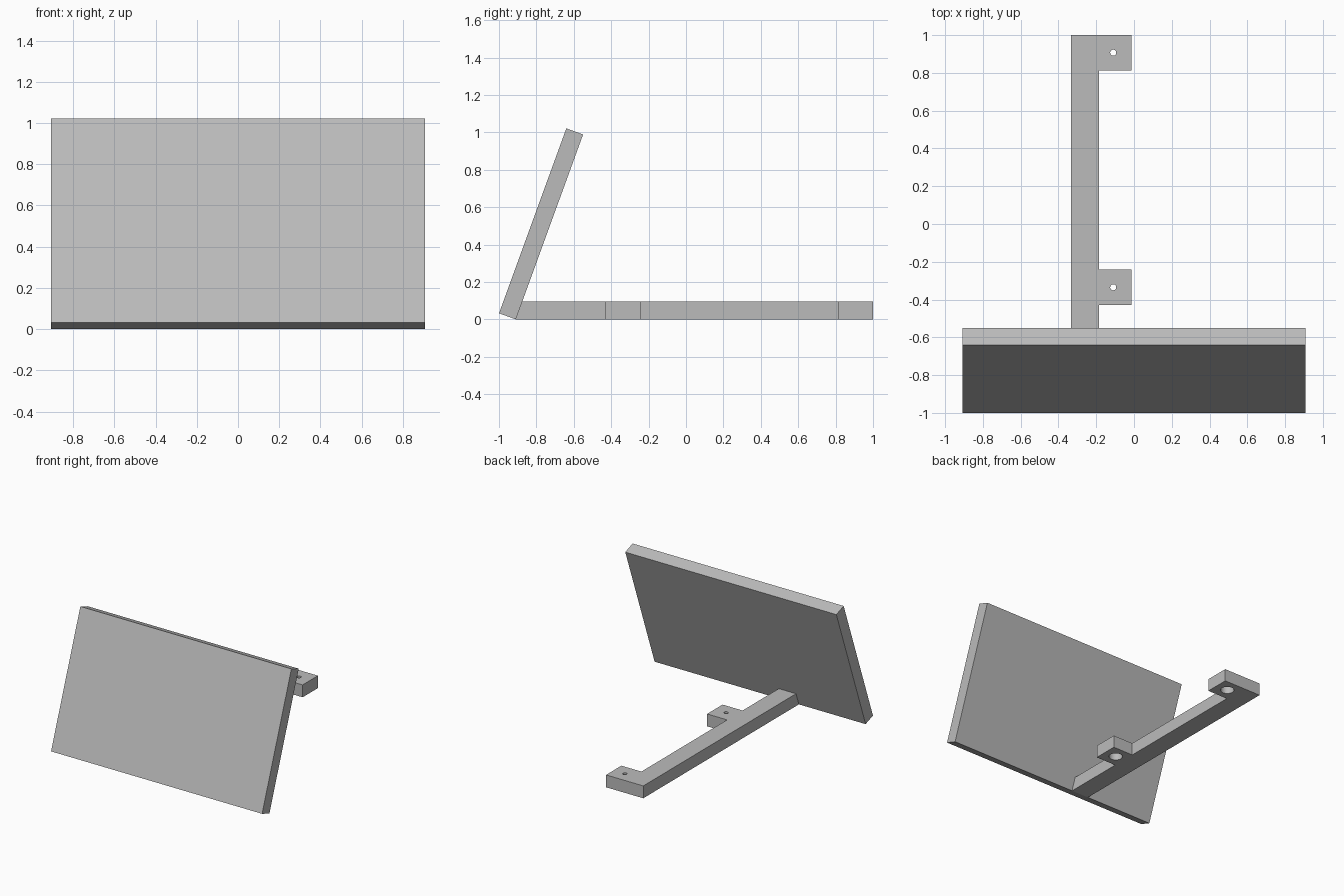
import bpy, bmesh, math
from mathutils import Matrix

cube = bpy.data.objects.get("Cube")
if cube:
    bpy.data.objects.remove(cube, do_unlink=True)

grey = bpy.data.materials.new("plain grey")
grey.use_nodes = True
GREY = (0.5, 0.5, 0.5, 1)
grey.diffuse_color = GREY
grey.node_tree.nodes["Principled BSDF"].inputs["Base Color"].default_value = GREY

TILT = math.radians(20)


def finish(bm, name):
    bmesh.ops.recalc_face_normals(bm, faces=bm.faces)
    mesh = bpy.data.meshes.new(name)
    bm.to_mesh(mesh)
    bm.free()
    mesh.materials.append(grey)
    ob = bpy.data.objects.new(name, mesh)
    bpy.context.collection.objects.link(ob)
    return ob


def extrude(bm, points, offset):
    face = bm.faces.new([bm.verts.new(p) for p in points])
    out = bmesh.ops.extrude_face_region(bm, geom=[face])
    verts = [g for g in out["geom"] if isinstance(g, bmesh.types.BMVert)]
    bmesh.ops.translate(bm, verts=verts, vec=offset)
    return verts


# Leaning panel, resting on its lower back edge
HALF, THICK, LENGTH = 0.907, 0.0955, 1.052
BASE = -0.91
c, s = math.cos(TILT), math.sin(TILT)
profile = [(0, 0), (LENGTH * s, LENGTH * c),
           (LENGTH * s - THICK * c, LENGTH * c + THICK * s), (-THICK * c, THICK * s)]
bm = bmesh.new()
extrude(bm, [(-HALF, BASE + y, z) for y, z in profile], (2 * HALF, 0, 0))
finish(bm, "panel")

# Foot bar with two side tabs, its front end sloped to meet the panel
HEIGHT, LEFT, INNER, TAB = 0.096, -0.333, -0.185, -0.013
outline = [(LEFT, BASE), (INNER, BASE), (INNER, -0.43), (TAB, -0.43), (TAB, -0.24),
           (INNER, -0.24), (INNER, 0.812), (TAB, 0.812), (TAB, 1), (LEFT, 1)]
bm = bmesh.new()
top = extrude(bm, [(x, y, 0) for x, y in outline], (0, 0, HEIGHT))
for v in top:
    if v.co.y < BASE + 0.01:
        v.co.y += HEIGHT * math.tan(TILT)
foot = finish(bm, "foot_bracket")


# Screw holes: narrow through hole with a wide recess underneath
def cut_cylinder(x, y, radius, z0, z1):
    bm = bmesh.new()
    bmesh.ops.create_cone(bm, cap_ends=True, segments=32, radius1=radius, radius2=radius,
                          depth=z1 - z0, matrix=Matrix.Translation((x, y, (z0 + z1) / 2)))
    cutter = finish(bm, "hole_cutter")
    cutter.hide_render = True
    mod = foot.modifiers.new("hole", "BOOLEAN")
    mod.operation, mod.solver, mod.object = "DIFFERENCE", "EXACT", cutter
    bpy.context.view_layer.objects.active = foot
    bpy.ops.object.modifier_apply(modifier=mod.name)
    bpy.data.objects.remove(cutter, do_unlink=True)


for y in (-0.335, 0.907):
    cut_cylinder(-0.11, y, 0.016, -0.1, 0.2)
    cut_cylinder(-0.11, y, 0.048, -0.1, 0.065)

# Smooth hole walls, crisp edges
bpy.ops.object.select_all(action="DESELECT")
foot.select_set(True)
bpy.context.view_layer.objects.active = foot
bpy.ops.object.shade_smooth_by_angle(angle=math.radians(30))
